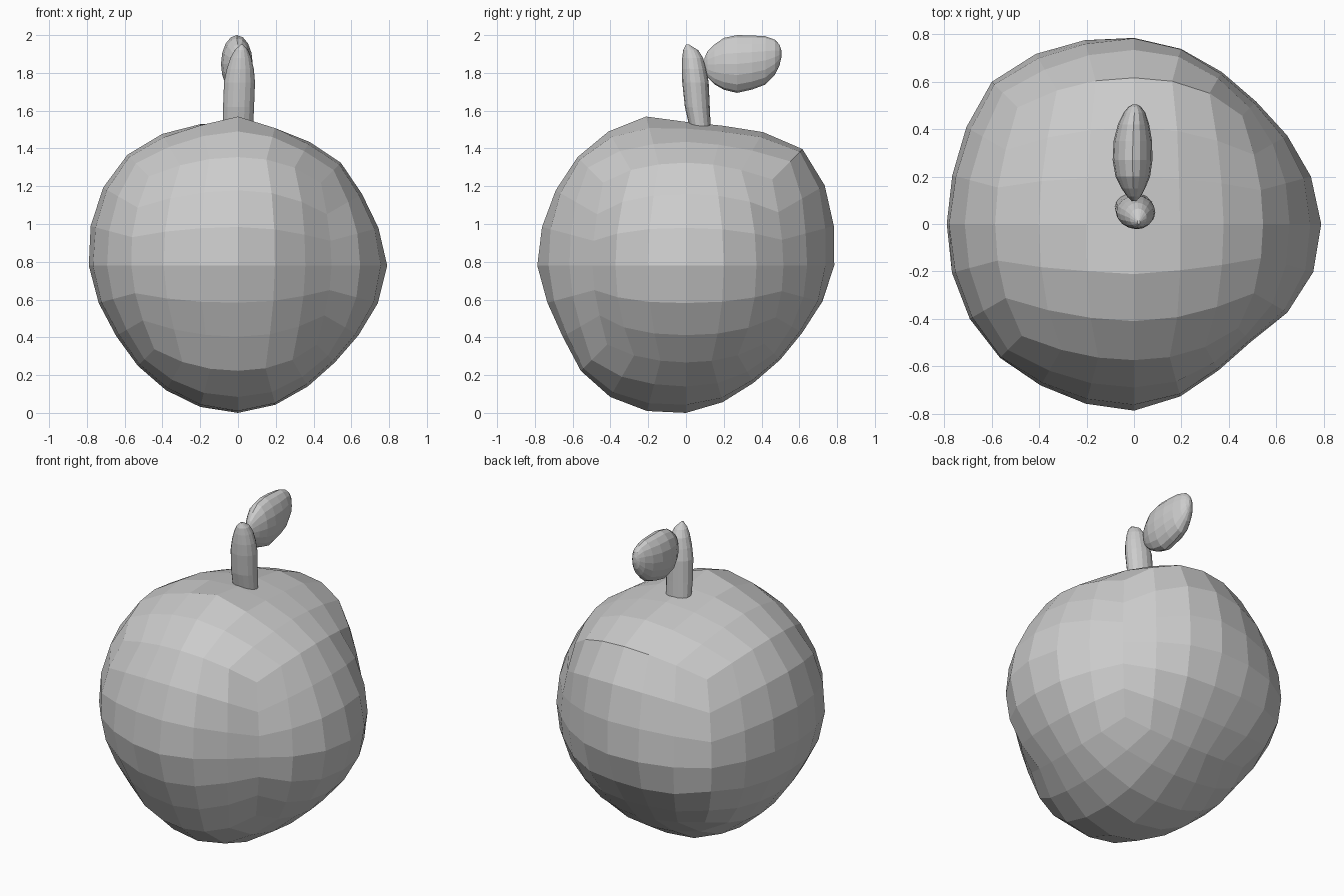
import bpy, bmesh, math
from mathutils import Vector

if "Cube" in bpy.data.objects:
    bpy.data.objects.remove(bpy.data.objects["Cube"])

# Radii of the lumpy fruit every 22.5 degrees in the three main planes
FRONT = [.79, .753, .77, .75, .75, .793, .83, .82, .79, .746, .75, .767, .78, .747, .725, .745]  # x, z
SIDE = [.78, .832, .875, .79, .75, .81, .813, .79, .79, .744, .79, .807, .78, .723, .703, .715]  # y, z
TOP = [.79, .755, .728, .748, .79, .818, .85, .802, .79, .80, .80, .782, .785, .724, .70, .769]  # x, y
# Local bumps and dents: direction, height, sharpness
BUMPS = [((0, -.25, 1), .035, 40), ((1, -1, -.9), -.015, 12),
         ((-1, -1, -.5), -.02, 12), ((-1, -1, .3), .012, 12)]


def radius(table, u, v):
    t = (math.atan2(v, u) % math.tau) / math.tau * 16
    i = int(t)
    f = t - i
    a, b, c, d = (table[(i + k) % 16] for k in (-1, 0, 1, 2))
    return b + .5 * f * (c - a + f * (2*a - 5*b + 4*c - d + f * (3*(b - c) + d - a)))


def finish(bm, name):
    bmesh.ops.recalc_face_normals(bm, faces=bm.faces)
    me = bpy.data.meshes.new(name)
    bm.to_mesh(me)
    bm.free()
    ob = bpy.data.objects.new(name, me)
    bpy.context.collection.objects.link(ob)
    return ob


def loft(name, rings, axis_y=False, sides=16):
    """Closed tube through elliptical rings (x, y, z, rx, r_other)."""
    bm = bmesh.new()
    loops = []
    for x, y, z, ra, rb in rings:
        loop = []
        for k in range(sides):
            a = math.tau * k / sides
            p, q = ra * math.cos(a), rb * math.sin(a)
            loop.append(bm.verts.new((x + p, y, z + q) if axis_y else (x + p, y + q, z)))
        loops.append(loop)
    for lo, hi in zip(loops, loops[1:]):
        for k in range(sides):
            j = (k + 1) % sides
            bm.faces.new((lo[k], lo[j], hi[j], hi[k]))
    bm.faces.new(loops[0])
    bm.faces.new(loops[-1])
    return finish(bm, name)


# Fruit body: a faceted quad sphere pushed to the lumpy outline
bm = bmesh.new()
bmesh.ops.create_cube(bm, size=2)
bmesh.ops.subdivide_edges(bm, edges=bm.edges[:], cuts=5, use_grid_fill=True)
for v in bm.verts:
    d = Vector([math.tan(c * math.pi / 4) for c in v.co]).normalized()
    planes = ((FRONT, d.x, d.z, d.y), (SIDE, d.y, d.z, d.x), (TOP, d.x, d.y, d.z))
    total = weight = 0
    for table, a, b, n in planes:
        w = (1 - n * n + 1e-6) ** 2 / (n * n + .03)
        total += w * radius(table, a, b)
        weight += w
    r = total / weight
    for axis, height, sharp in BUMPS:
        r += height * math.exp(sharp * (d.dot(Vector(axis).normalized()) - 1))
    v.co = d * r + Vector((0, 0, .78))
finish(bm, "fruit_body")

# Stem, leaning forward to a slanted point
loft("stem", [(0, .075, 1.47, .07, .05), (0, .075, 1.51, .08, .056),
              (.003, .06, 1.62, .082, .066), (.008, .05, 1.75, .082, .07),
              (.012, .042, 1.82, .072, .064), (.015, .035, 1.88, .055, .055),
              (.018, .025, 1.92, .036, .04), (.02, .008, 1.95, .006, .008)])

# Plump leaf pointing backwards from the stem
loft("leaf", [(0, .098, 1.845, .01, .035), (0, .115, 1.845, .028, .07),
              (-.003, .15, 1.845, .05, .105), (-.005, .20, 1.848, .073, .137),
              (-.006, .27, 1.847, .084, .153), (-.005, .35, 1.855, .081, .143),
              (-.002, .42, 1.866, .066, .128), (.002, .47, 1.883, .046, .093),
              (.003, .495, 1.895, .026, .055), (.004, .505, 1.90, .008, .018)],
     axis_y=True)
